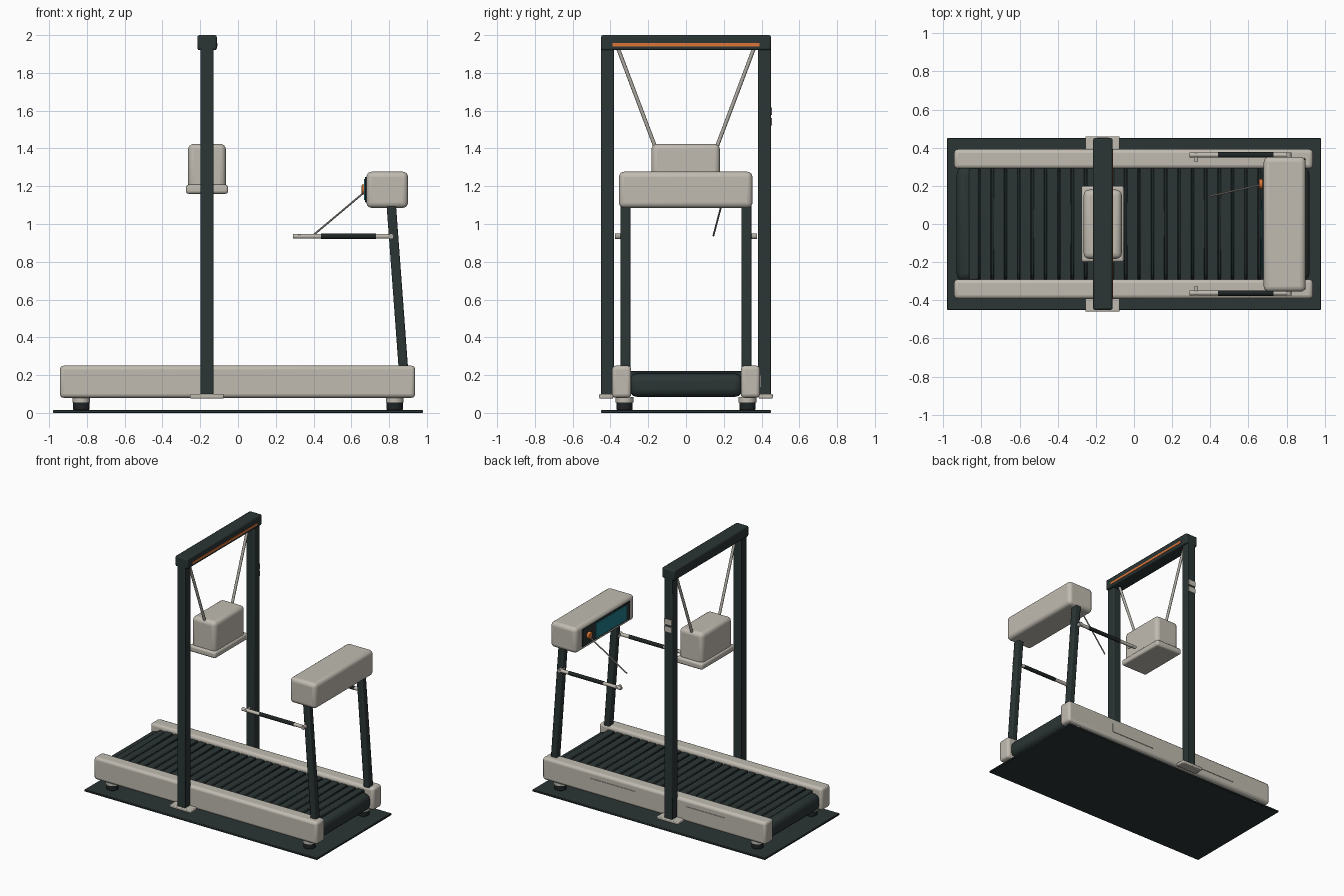
import bpy
import math
from mathutils import Vector

cube = bpy.data.objects.get("Cube")
if cube:
    bpy.data.objects.remove(cube, do_unlink=True)


def material(name, rgb, rough=0.6):
    m = bpy.data.materials.new(name)
    m.use_nodes = True
    m.diffuse_color = (*rgb, 1)
    bsdf = m.node_tree.nodes["Principled BSDF"]
    bsdf.inputs["Base Color"].default_value = (*rgb, 1)
    bsdf.inputs["Roughness"].default_value = rough
    return m


pale = material("warm grey shell", (0.53, 0.50, 0.44))
dark = material("charcoal", (0.024, 0.035, 0.035))
rubber = material("black rubber", (0.014, 0.018, 0.018))
metal = material("grey metal", (0.42, 0.40, 0.36))
orange = material("orange accent", (0.72, 0.18, 0.04))
teal = material("teal screen", (0.015, 0.20, 0.25))


def finish(ob, name, mat, bevel=0, segments=3):
    ob.name = name
    ob.data.materials.append(mat)
    if bevel:
        mod = ob.modifiers.new("Rounded edges", "BEVEL")
        mod.width = bevel
        mod.segments = segments
    bpy.ops.object.shade_smooth_by_angle(angle=math.radians(35))
    return ob


def box(name, x, y, z, mat, bevel=0, segments=3):
    """Box from its (low, high) extents on each axis."""
    spans = (x, y, z)
    bpy.ops.mesh.primitive_cube_add(size=1, location=[(a + b) / 2 for a, b in spans])
    ob = bpy.context.object
    ob.scale = [abs(b - a) for a, b in spans]
    bpy.ops.object.transform_apply(location=False, rotation=False, scale=True)
    return finish(ob, name, mat, bevel, segments)


def rod(name, start, end, radius, mat, sides=16, bevel=0):
    """Cylinder between two points."""
    a, b = Vector(start), Vector(end)
    bpy.ops.mesh.primitive_cylinder_add(vertices=sides, radius=radius, depth=(b - a).length,
                                        location=(a + b) / 2)
    ob = bpy.context.object
    ob.rotation_euler = (b - a).to_track_quat("Z", "Y").to_euler()
    return finish(ob, name, mat, bevel)


# Floor mat and running deck
box("floor_mat", (-0.98, 0.98), (-0.45, 0.45), (0, 0.015), dark, 0.003, 1)
box("deck", (-0.93, 0.92), (-0.30, 0.30), (0.085, 0.208), dark, 0.04)
box("deck_end_cover", (-0.865, -0.815), (-0.292, 0.292), (0.15, 0.218), dark, 0.006, 2)

# Belt slats
pitch = 0.07
for i in range(24):
    x = -0.81 + i * pitch
    box(f"belt_slat_{i + 1}", (x, x + pitch - 0.007), (-0.295, 0.295), (0.19, 0.221), dark, 0.005, 1)

# Parts mirrored on both sides of the belt
for side, s in (("left", 1), ("right", -1)):
    box(f"side_rail_{side}", (-0.943, 0.938), (s * 0.29, s * 0.392), (0.08, 0.25), pale, 0.02)

    for end, x in (("front", 0.83), ("rear", -0.83)):
        rod(f"foot_collar_{end}_{side}", (x, s * 0.325, 0.055), (x, s * 0.325, 0.085), 0.047, pale, 24)
        rod(f"foot_{end}_{side}", (x, s * 0.325, 0.015), (x, s * 0.325, 0.062), 0.043, rubber, 24, 0.006)

    # Support gantry
    box(f"gantry_post_{side}", (-0.198, -0.13), (s * 0.382, s * 0.45), (0.08, 1.95), dark, 0.006, 2)
    box(f"post_base_plate_{side}", (-0.255, -0.075), (s * 0.385, s * 0.46), (0.076, 0.1), pale, 0.006, 2)
    rod(f"suspension_strap_{side}", (-0.165, s * 0.36, 1.93), (-0.165, s * 0.16, 1.40), 0.01, metal)

    # Leaning console upright
    upright = box(f"console_upright_{side}", (0.853, 0.903), (s * 0.294, s * 0.346),
                  (0.2, 1.12), dark, 0.008, 2)
    for v in upright.data.vertices:
        if v.co.z > 0:
            v.co.x -= 0.068

    # Handrail with soft grip
    y = s * 0.362
    rod(f"handrail_{side}", (0.29, y, 0.935), (0.82, y, 0.935), 0.013, pale, 16, 0.003)
    rod(f"hand_grip_{side}", (0.44, y, 0.935), (0.73, y, 0.935), 0.0145, rubber)
    rod(f"handrail_peg_{side}", (0.325, s * 0.375, 0.935), (0.325, s * 0.325, 0.935), 0.009, pale)
    rod(f"handrail_mount_{side}", (0.81, s * 0.375, 0.935), (0.81, s * 0.32, 0.935), 0.015, metal)

# Top beam with accent strip
box("gantry_beam", (-0.215, -0.112), (-0.45, 0.45), (1.92, 2.0), dark, 0.01, 2)
box("beam_accent_strip", (-0.115, -0.109), (-0.39, 0.39), (1.94, 1.957), orange)

# Hanging support pod
box("support_pod", (-0.264, -0.064), (-0.183, 0.18), (1.18, 1.424), pale, 0.03, 4)
box("support_pod_base", (-0.276, -0.052), (-0.2, 0.2), (1.16, 1.208), pale, 0.014)

# Console, display and safety cord
box("console", (0.68, 0.9), (-0.355, 0.352), (1.085, 1.277), pale, 0.028, 4)
box("console_panel", (0.673, 0.682), (-0.29, 0.28), (1.115, 1.25), dark, 0.003, 1)
box("display_screen", (0.668, 0.676), (-0.24, 0.13), (1.128, 1.238), teal)
rod("safety_button", (0.676, 0.21, 1.183), (0.655, 0.21, 1.183), 0.026, orange, 24, 0.005)
rod("safety_cord", (0.665, 0.205, 1.165), (0.395, 0.145, 0.938), 0.005, metal, 8)

# Thin plates on the left side
for n, x in enumerate(((-0.6, -0.27), (0.15, 0.53))):
    box(f"rail_plate_{n + 1}", x, (0.389, 0.396), (0.135, 0.2), pale)
for n, z in enumerate(((1.522, 1.562), (1.578, 1.618))):
    box(f"post_plate_{n + 1}", (-0.195, -0.133), (0.447, 0.454), z, pale)
